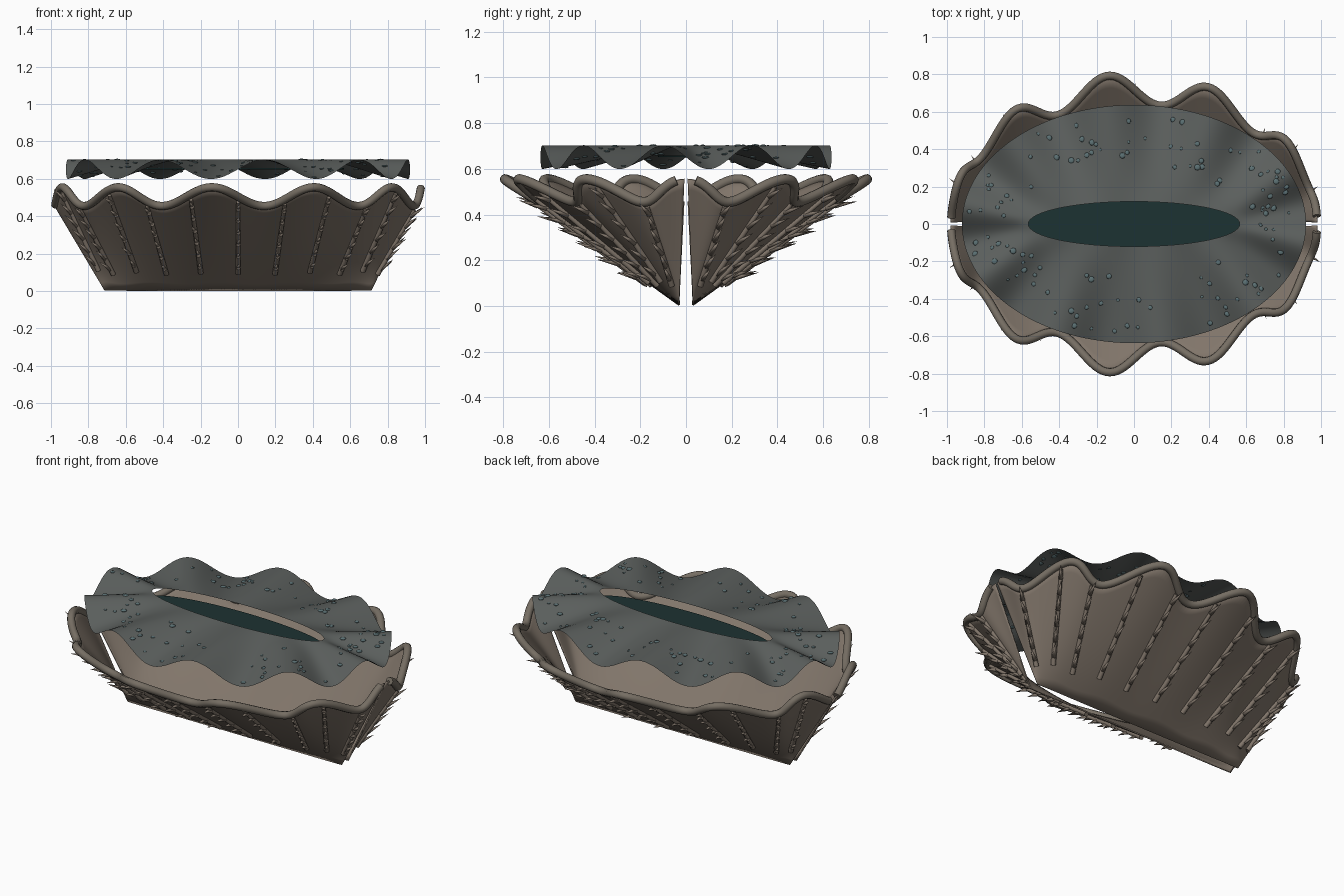
import bpy, bmesh, random
from math import sin, cos, pi
from mathutils import Vector, Matrix

random.seed(4)
if "Cube" in bpy.data.objects:
    bpy.data.objects.remove(bpy.data.objects["Cube"], do_unlink=True)


def material(name, rgb):
    mat = bpy.data.materials.new(name)
    mat.use_nodes = True
    mat.diffuse_color = (*rgb, 1)
    bsdf = mat.node_tree.nodes["Principled BSDF"]
    bsdf.inputs["Base Color"].default_value = (*rgb, 1)
    bsdf.inputs["Roughness"].default_value = 0.7
    return mat


SHELL = material("shell_brown", (0.22, 0.18, 0.145))
RIM = material("rim_brown", (0.18, 0.155, 0.125))
MANTLE = material("mantle_grey_teal", (0.105, 0.115, 0.11))
OPENING = material("opening_dark_teal", (0.012, 0.032, 0.032))
SPOT = material("spot_teal", (0.11, 0.17, 0.18))


def add_object(name, data, mat):
    obj = bpy.data.objects.new(name, data)
    bpy.context.collection.objects.link(obj)
    data.materials.append(mat)
    return obj


def mesh_object(name, bm, mat, smooth=True):
    mesh = bpy.data.meshes.new(name)
    for face in bm.faces:
        face.smooth = smooth
    bm.to_mesh(mesh)
    bm.free()
    return add_object(name, mesh, mat)


def surface(name, point, angle, nu, nv, mat):
    """Grid surface of point(theta, t) for theta in 0..angle, t in 0..1."""
    bm = bmesh.new()
    rows = [[bm.verts.new(point(angle * i / nu, j / nv)) for j in range(nv + 1)]
            for i in range(nu + 1)]
    for a, b in zip(rows, rows[1:]):
        for j in range(nv):
            bm.faces.new((a[j], b[j], b[j + 1], a[j + 1]))
    bmesh.ops.remove_doubles(bm, verts=bm.verts, dist=1e-5)
    return mesh_object(name, bm, mat)


def tubes(name, paths, radius, taper, mat):
    """Round tubes along lists of points, narrowing to the taper factor."""
    curve = bpy.data.curves.new(name, "CURVE")
    curve.dimensions = "3D"
    curve.bevel_depth = radius
    curve.bevel_resolution = 3
    curve.use_fill_caps = True
    for path in paths:
        spline = curve.splines.new("POLY")
        spline.points.add(len(path) - 1)
        for i, p in enumerate(path):
            spline.points[i].co = (*p, 1)
            spline.points[i].radius = 1 + (taper - 1) * i / (len(path) - 1)
        spline.use_smooth = True
    return add_object(name, curve, mat)


def shell_point(theta, t, side):
    """Ruled wall from the straight hinge line up to the scalloped rim."""
    wave = cos(11 * theta)
    base = Vector((0.71 * cos(theta), 0.03, 0.004))
    rim = Vector((0.978 * cos(theta), 0.007 + 0.713 * sin(theta) * (1 + 0.113 * wave),
                  0.505 + 0.05 * wave))
    p = base.lerp(rim, t)
    p.y *= side
    return p


def mantle_point(theta, t):
    """Ring between two ellipses, level inside and drooping in ripples outside."""
    return Vector(((0.565 + 0.355 * t) * cos(theta), (0.12 + 0.517 * t) * sin(theta),
                   0.703 - 0.052 * t * (1 + sin(10 * theta))))


for label, side in (("front", -1), ("back", 1)):
    # Shell half
    wall = surface(label + "_shell", lambda a, t: shell_point(a, t, side), pi, 160, 12, SHELL)
    solid = wall.modifiers.new("thickness", "SOLIDIFY")
    solid.thickness = 0.008
    solid.offset = 0

    # Rolled rim
    start = 0.045
    rim_path = [shell_point(start + (pi - 2 * start) * i / 160, 1, side) for i in range(161)]
    tubes(label + "_rim", [rim_path], 0.022, 1, RIM)

    # Ribs with rows of slender spikes leaning away from the wall
    rib_paths = []
    bm = bmesh.new()
    for k in range(1, 12):
        theta = k * pi / 12
        low, high = shell_point(theta, 0.2, side), shell_point(theta, 0.96, side)
        along = (high - low).normalized()
        across = shell_point(theta + 0.02, 0.6, side) - shell_point(theta - 0.02, 0.6, side)
        across.normalize()
        out = along.cross(across).normalized()
        if out.z > 0:
            out.negate()
        rib_paths.append([low.lerp(high, i / 6) + out * 0.011 for i in range(7)])
        for i in range(6):
            spot = low.lerp(high, 0.08 + 0.165 * i) + out * 0.012
            aim = (along + out * random.uniform(0.35, 0.5)
                   + across * random.uniform(-0.12, 0.12)).normalized()
            length = random.uniform(0.085, 0.105)
            turn = aim.to_track_quat("Z", "Y").to_matrix().to_4x4()
            bmesh.ops.create_cone(bm, cap_ends=True, segments=8, radius1=0.013, radius2=0,
                                  depth=length,
                                  matrix=Matrix.Translation(spot + aim * length / 2) @ turn)
    tubes(label + "_ribs", rib_paths, 0.014, 0.7, SHELL)
    mesh_object(label + "_spikes", bm, SHELL)

# Rippled mantle
surface("mantle", mantle_point, 2 * pi, 240, 12, MANTLE)

# Dark central opening
bm = bmesh.new()
bmesh.ops.create_cone(bm, cap_ends=True, segments=64, radius1=1, radius2=1, depth=1,
                      matrix=Matrix.Translation((0, 0, 0.655))
                      @ Matrix.Diagonal((0.568, 0.122, 0.008, 1)))
mesh_object("mantle_opening", bm, OPENING, smooth=False)

# Small flat spots scattered over the mantle
bm = bmesh.new()
for _ in range(120):
    place = mantle_point(random.uniform(0, 2 * pi), random.uniform(0.3, 0.92))
    bmesh.ops.create_icosphere(bm, subdivisions=2, radius=random.uniform(0.008, 0.017),
                               matrix=Matrix.Translation(place)
                               @ Matrix.Diagonal((1, 1, 0.35, 1)))
mesh_object("mantle_spots", bm, SPOT)
